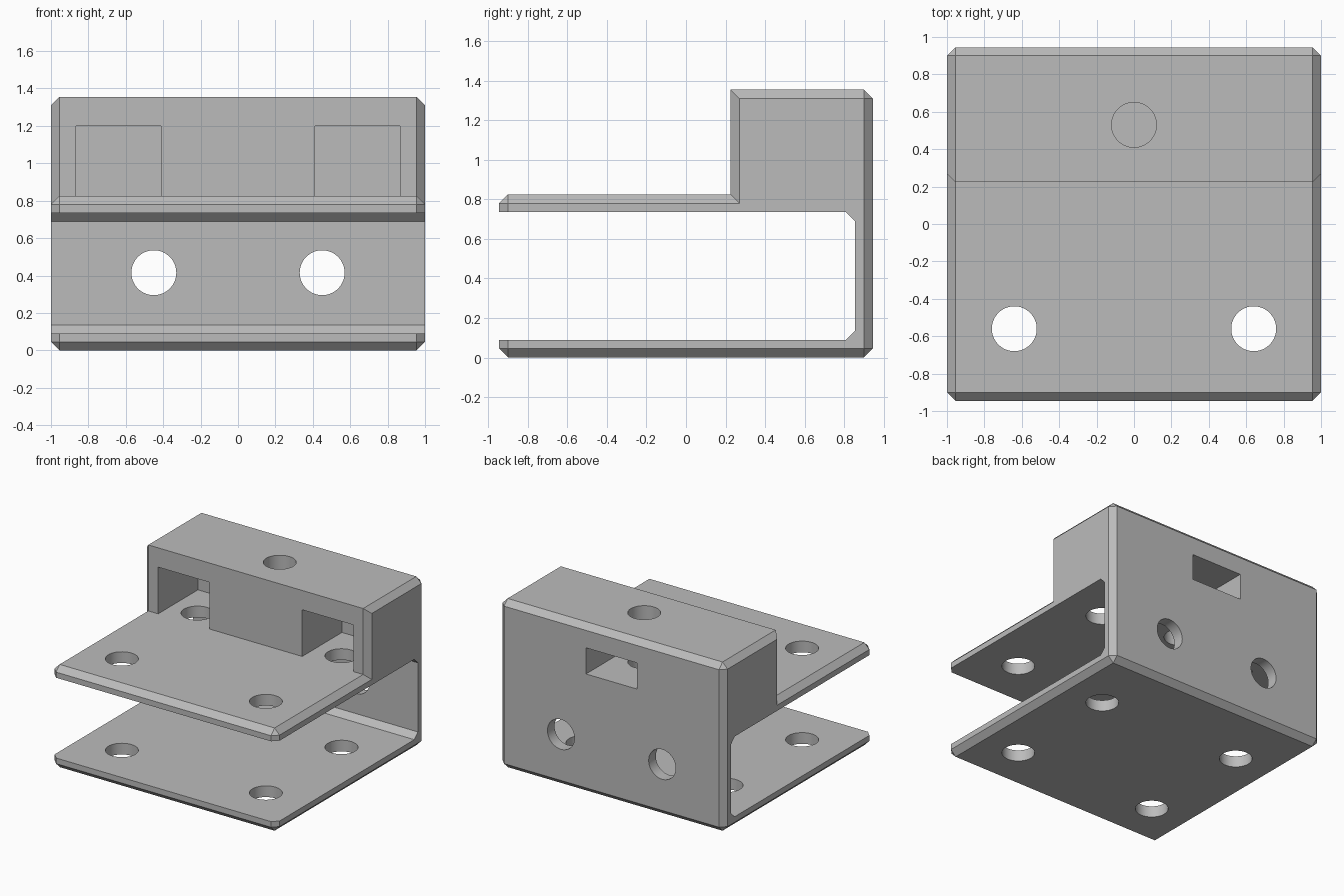
import bpy
import bmesh
import math
from mathutils import Matrix, Vector

if "Cube" in bpy.data.objects:
    bpy.data.objects.remove(bpy.data.objects["Cube"], do_unlink=True)

grey = bpy.data.materials.new("plain grey")
grey.use_nodes = True
grey.diffuse_color = (0.5, 0.5, 0.5, 1)
grey.node_tree.nodes["Principled BSDF"].inputs["Base Color"].default_value = (0.5, 0.5, 0.5, 1)

C = 0.045                       # chamfer size
FRONT, BACK, STEP = -0.945, 0.945, 0.225
TOP, SHELF, SHELF_UNDER, BASE_TOP, SLOT_BACK = 1.355, 0.825, 0.735, 0.09, 0.855
HOLE_R = 0.12


def make_object(name, bm):
    bmesh.ops.recalc_face_normals(bm, faces=bm.faces)
    mesh = bpy.data.meshes.new(name)
    bm.to_mesh(mesh)
    bm.free()
    mesh.materials.append(grey)
    obj = bpy.data.objects.new(name, mesh)
    bpy.context.collection.objects.link(obj)
    return obj


# Side profile (y, z): full outline, and the outline drawn in by the chamfer
full = [
    (FRONT, SHELF_UNDER), (FRONT, SHELF - C), (FRONT + C, SHELF),
    (STEP, SHELF), (STEP, TOP), (BACK - C, TOP), (BACK, TOP - C),
    (BACK, C), (BACK - C, 0), (FRONT + C, 0), (FRONT, C), (FRONT, BASE_TOP),
]
inset = [
    (FRONT + C, SHELF_UNDER), (FRONT + C, SHELF - C), (FRONT + C, SHELF - C),
    (STEP + C, SHELF - C), (STEP + C, TOP - C), (BACK - C, TOP - C), (BACK - C, TOP - C),
    (BACK - C, C), (BACK - C, C), (FRONT + C, C), (FRONT + C, C), (FRONT + C, BASE_TOP),
]
slot = [
    (SLOT_BACK - C, BASE_TOP), (SLOT_BACK, BASE_TOP + C),
    (SLOT_BACK, SHELF_UNDER - C), (SLOT_BACK - C, SHELF_UNDER),
]

# Bracket body: loft the profiles across x
bm = bmesh.new()
rings = []
for x, outline in ((-1, inset), (C - 1, full), (1 - C, full), (1, inset)):
    rings.append([bm.verts.new((x, y, z)) for y, z in outline + slot])
for a, b in zip(rings, rings[1:]):
    for i in range(len(a)):
        j = (i + 1) % len(a)
        bm.faces.new((a[i], a[j], b[j], b[i]))
bm.faces.new(rings[0])
bm.faces.new(rings[-1])
bmesh.ops.remove_doubles(bm, verts=bm.verts, dist=0.0001)
body = make_object("mounting_bracket", bm)


def cut(cutter):
    cutter.hide_render = True
    mod = body.modifiers.new("cut", 'BOOLEAN')
    mod.operation = 'DIFFERENCE'
    mod.solver = 'EXACT'
    mod.object = cutter
    bpy.context.view_layer.objects.active = body
    bpy.ops.object.modifier_apply(modifier=mod.name)
    bpy.data.objects.remove(cutter, do_unlink=True)


def cut_box(low, high):
    low, high = Vector(low), Vector(high)
    bm = bmesh.new()
    bmesh.ops.create_cube(bm, size=1, matrix=Matrix.Translation((low + high) / 2)
                          @ Matrix.Diagonal((high - low).to_4d()))
    cut(make_object("box_cutter", bm))


def cut_hole(start, end):
    start, end = Vector(start), Vector(end)
    turn = (end - start).to_track_quat('Z', 'Y').to_matrix().to_4x4()
    bm = bmesh.new()
    bmesh.ops.create_cone(bm, cap_ends=True, segments=64, radius1=HOLE_R, radius2=HOLE_R,
                          depth=(end - start).length,
                          matrix=Matrix.Translation((start + end) / 2) @ turn)
    cut(make_object("hole_cutter", bm))


for side in (-1, 1):
    # Front pockets in the raised block
    x = side * 0.64
    cut_box((x - 0.227, 0.1, SHELF), (x + 0.227, 0.73, 1.2))
    # Bolt holes through shelf and base
    for y in (-0.56, 0.40):
        cut_hole((x, y, -0.1), (x, y, 1.0))
    # Holes through the back wall
    cut_hole((side * 0.45, 0.8, 0.415), (side * 0.45, 1.1, 0.415))

# Nut slot in the back and clamping hole from the top
cut_box((-0.227, 0.3, 0.96), (0.227, 1.1, 1.17))
cut_hole((0, 0.53, 0.7), (0, 0.53, 1.5))

bpy.ops.object.select_all(action='DESELECT')
body.select_set(True)
bpy.context.view_layer.objects.active = body
bpy.ops.object.shade_smooth_by_angle(angle=math.radians(30))
